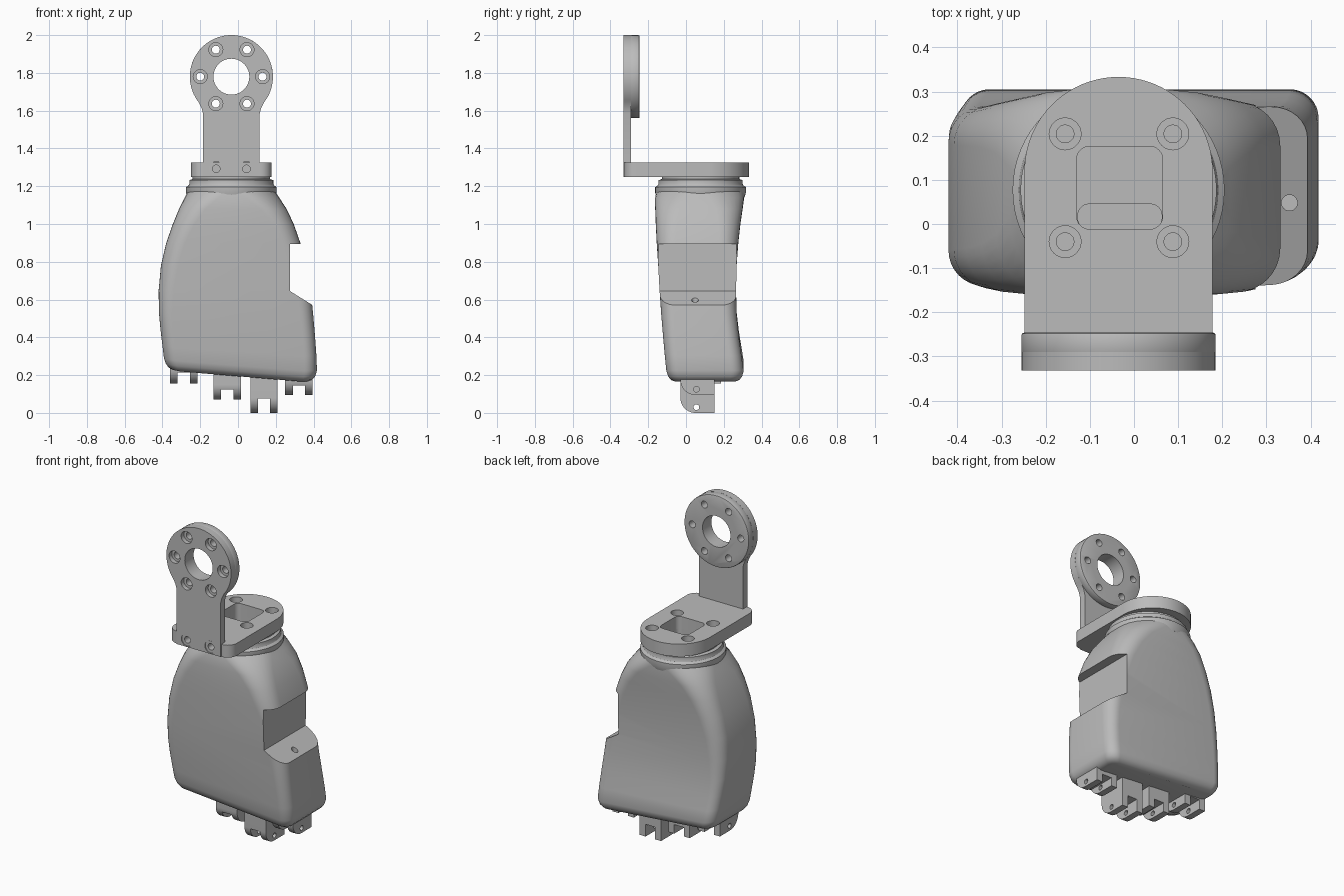
import bpy, bmesh
from math import sin, cos, pi, radians

if "Cube" in bpy.data.objects:
    bpy.data.objects.remove(bpy.data.objects["Cube"])

grey = bpy.data.materials.new("light grey")
grey.use_nodes = True
grey.diffuse_color = (0.5, 0.5, 0.5, 1)
grey.node_tree.nodes["Principled BSDF"].inputs["Base Color"].default_value = (0.5, 0.5, 0.5, 1)

CX = -0.035                      # bracket centre line
AXES = {"Z": lambda u, v, w: (u, v, w),
        "Y": lambda u, v, w: (u, w, v),
        "X": lambda u, v, w: (w, u, v)}


def finish(name, bm):
    bmesh.ops.recalc_face_normals(bm, faces=bm.faces)
    mesh = bpy.data.meshes.new(name)
    bm.to_mesh(mesh)
    bm.free()
    mesh.materials.append(grey)
    ob = bpy.data.objects.new(name, mesh)
    bpy.context.scene.collection.objects.link(ob)
    return ob


def loft(name, rings):
    """Skin equal-length rings of points, capped at both ends."""
    bm = bmesh.new()
    rows = [[bm.verts.new(p) for p in ring] for ring in rings]
    n = len(rows[0])
    for a, b in zip(rows, rows[1:]):
        for i in range(n):
            j = (i + 1) % n
            bm.faces.new((a[i], a[j], b[j], b[i]))
    bm.faces.new(rows[0])
    bm.faces.new(rows[-1])
    return finish(name, bm)


def prism(name, outline, axis, lo, hi):
    to3d = AXES[axis]
    return loft(name, [[to3d(u, v, w) for u, v in outline] for w in (lo, hi)])


def arc(cx, cy, r, a0, a1, n):
    return [(cx + r * cos(radians(a0 + (a1 - a0) * i / n)),
             cy + r * sin(radians(a0 + (a1 - a0) * i / n))) for i in range(n + 1)]


def circle(cx, cy, r, n=48):
    return arc(cx, cy, r, 0, 360, n)[:-1]


def rounded(x0, x1, y0, y1, r, n=8):
    corners = [(x1 - r, y1 - r), (x0 + r, y1 - r), (x0 + r, y0 + r), (x1 - r, y0 + r)]
    return [p for k, (cx, cy) in enumerate(corners)
            for p in arc(cx, cy, r, 90 * k, 90 * k + 90, n)]


def box(x0, x1, z0, z1):
    return [(x0, z0), (x1, z0), (x1, z1), (x0, z1)]


def apply(ob, mod):
    bpy.ops.object.select_all(action='DESELECT')
    ob.select_set(True)
    bpy.context.view_layer.objects.active = ob
    bpy.ops.object.modifier_apply(modifier=mod.name)


def cut(ob, outline, axis, lo, hi):
    cutter = prism("cutter", outline, axis, lo, hi)
    mod = ob.modifiers.new("cut", 'BOOLEAN')
    mod.operation, mod.solver, mod.object = 'DIFFERENCE', 'EXACT', cutter
    apply(ob, mod)
    bpy.data.objects.remove(cutter)


def bevel(ob, width):
    mod = ob.modifiers.new("bevel", 'BEVEL')
    mod.width, mod.segments, mod.limit_method = width, 2, 'ANGLE'
    mod.angle_limit = radians(50)
    apply(ob, mod)


# palm: rounded sections (z, left, right, front, back, corner radius)
SECTIONS = [
    (1.175, -0.265, 0.195, -0.155, 0.310, 0.215),
    (1.14, -0.282, 0.218, -0.163, 0.308, 0.18),
    (1.08, -0.312, 0.257, -0.163, 0.300, 0.14),
    (1.00, -0.345, 0.295, -0.160, 0.288, 0.115),
    (0.90, -0.380, 0.330, -0.155, 0.277, 0.10),
    (0.78, -0.408, 0.360, -0.147, 0.268, 0.09),
    (0.65, -0.420, 0.385, -0.140, 0.265, 0.08),
    (0.52, -0.419, 0.398, -0.131, 0.268, 0.07),
    (0.40, -0.410, 0.408, -0.121, 0.280, 0.065),
    (0.30, -0.400, 0.415, -0.112, 0.294, 0.065),
    (0.22, -0.392, 0.418, -0.104, 0.305, 0.065),
    (0.19, -0.382, 0.409, -0.094, 0.297, 0.06),
    (0.172, -0.366, 0.393, -0.078, 0.281, 0.05),
    (0.165, -0.345, 0.370, -0.057, 0.260, 0.04)]


def palm_ring(z, x0, x1, y0, y1, r):
    tilt = min(1, max(0, (0.6 - z) / 0.4))     # lower edge rises to one side
    return [(x, y, z + tilt * 0.07 * ((0.25 - x) / 0.63) ** 2)
            for x, y in rounded(x0, x1, y0, y1, r)]


palm = loft("palm", [palm_ring(*s) for s in SECTIONS])
cut(palm, [(0.275, 0.895), (0.6, 0.895), (0.6, 0.442), (0.275, 0.645)], "Y", -0.5, 0.5)
cut(palm, circle(0.352, 0.048, 0.018, 24), "Z", 0.5, 0.75)

# wrist collar with a groove below the bracket
NECK = [(0.232, 1.14), (0.24, 1.165), (0.24, 1.195), (0.226, 1.205), (0.222, 1.215),
        (0.222, 1.232), (0.205, 1.238), (0.205, 1.252)]
collar = loft("wrist_collar", [[(x, y, z) for x, y in circle(CX, 0.077, r, 64)]
                               for r, z in NECK])

# horizontal bracket plate with a round back end
w = 0.213
base = (arc(CX, 0.12, w, 0, 180, 40)
        + arc(CX - w + 0.06, -0.267, 0.06, 180, 270, 8)
        + arc(CX + w - 0.06, -0.267, 0.06, 270, 360, 8))
plate = prism("bracket_plate", base, "Z", 1.25, 1.326)

# upright plate flaring into a round head
fillet = [(0.15, 1.25), (0.15, 1.585), (0.158, 1.615)]
head = ([(CX + x, z) for x, z in fillet]
        + arc(CX, 1.78, 0.22, -38.5, 218.5, 56)
        + [(CX - x, z) for x, z in reversed(fillet)])
upright = prism("bracket_upright", head, "Y", -0.332, -0.29)
disc = prism("bracket_disc", circle(CX, 1.78, 0.22, 72), "Y", -0.295, -0.246)
bevel(disc, 0.006)

# bore and bolt circle through the head
for ob in (upright, disc):
    cut(ob, circle(CX, 1.78, 0.095), "Y", -0.5, 0)
    for x, z in circle(CX, 1.78, 0.165, 6):
        cut(ob, circle(x, z, 0.021, 24), "Y", -0.5, 0)
for x, z in circle(CX, 1.78, 0.165, 6):
    cut(upright, circle(x, z, 0.037, 32), "Y", -0.5, -0.305)

# screws joining the upright to the plate
for x in (CX - 0.08, CX + 0.08):
    cut(upright, circle(x, 1.292, 0.038, 32), "Y", -0.5, -0.31)
    for ob in (upright, plate):
        cut(ob, circle(x, 1.292, 0.02, 24), "Y", -0.5, -0.22)

# counterbored holes and cable pocket in the plate
for x in (CX - 0.121, CX + 0.123):
    for y in (-0.04, 0.204):
        cut(plate, circle(x, y, 0.036, 32), "Z", 1.29, 1.5)
        cut(plate, circle(x, y, 0.02, 24), "Z", 1.2, 1.5)
cut(plate, rounded(-0.13, 0.065, -0.012, 0.176, 0.03), "Z", 1.2, 1.5)
cut(collar, rounded(-0.13, 0.065, -0.012, 0.176, 0.03), "Z", 1.2, 1.5)
for ob in (collar, palm):
    cut(ob, rounded(-0.127, 0.063, -0.012, 0.045, 0.025), "Z", 1.1, 1.5)

# finger clevises: (name, left x, bottom z, slot top z, y shift)
CLEVISES = [("first", -0.36, 0.155, 0.215, 0.035),
            ("second", -0.13, 0.07, 0.125, 0),
            ("third", 0.065, 0, 0.075, 0),
            ("fourth", 0.25, 0.095, 0.145, 0)]
for label, x, z, slot, dy in CLEVISES:
    side = ([(0.15 + dy, 0.27), (0.15 + dy, z)]
            + arc(0.05 + dy, z + 0.08, 0.08, 270, 180, 10)
            + [(-0.03 + dy, 0.27)])
    clevis = prism(label + "_finger_clevis", side, "X", x, x + 0.145)
    cut(clevis, box(x + 0.04, x + 0.105, z - 0.05, slot), "Y", -0.3, 0.4)
    cut(clevis, circle(0.055 + dy, z + 0.03, 0.015, 20), "X", x - 0.05, x + 0.2)

# smooth curved faces, keep hard edges
bpy.ops.object.select_all(action='DESELECT')
for ob in bpy.context.scene.objects:
    if ob.type == 'MESH' and ob.data.materials and ob.data.materials[0] == grey:
        ob.select_set(True)
        bpy.context.view_layer.objects.active = ob
bpy.ops.object.shade_smooth_by_angle(angle=radians(32))
